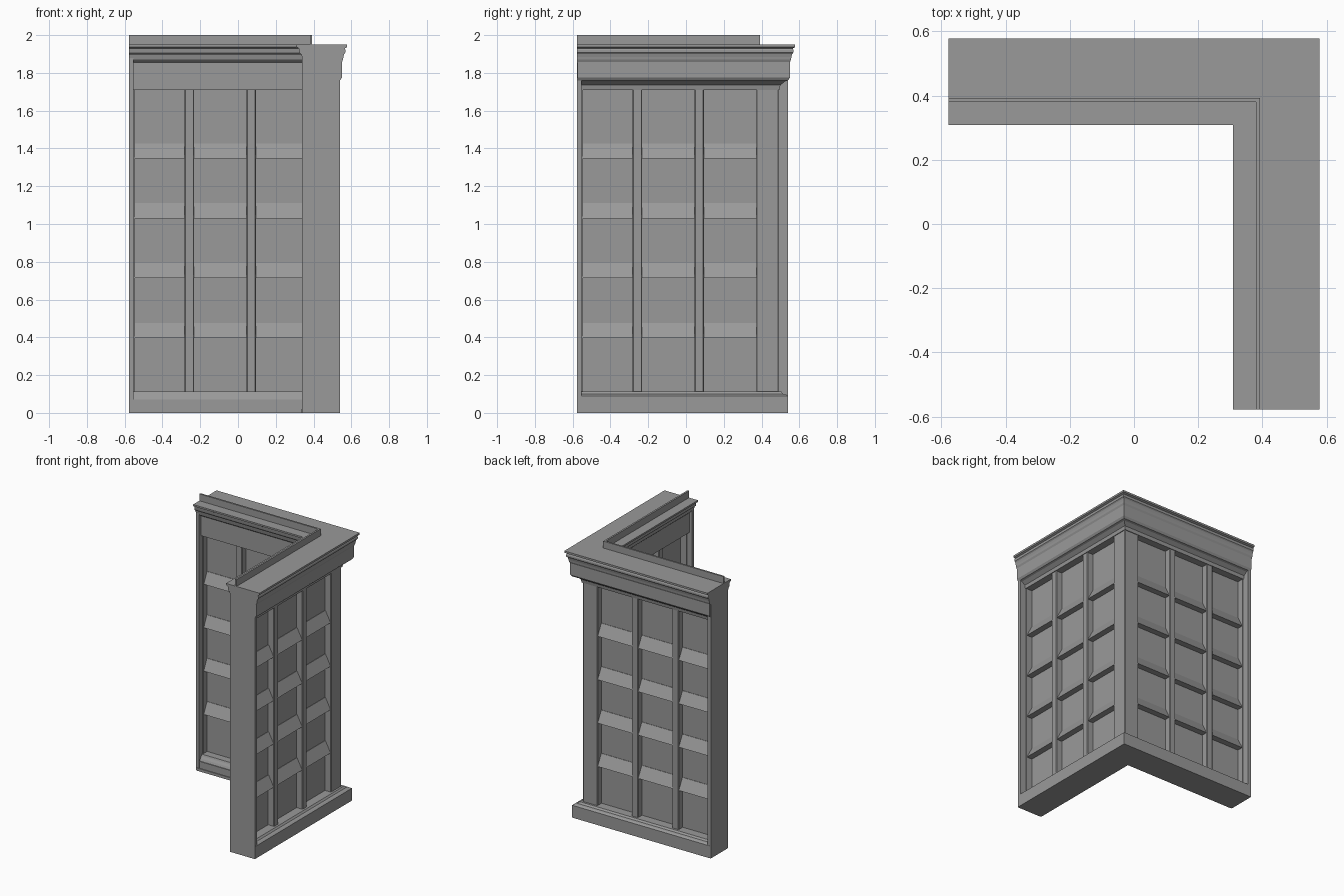
import bpy, bmesh

if "Cube" in bpy.data.objects:
    bpy.data.objects.remove(bpy.data.objects["Cube"])

END = -0.578   # free end of both arms

grey = bpy.data.materials.new("dark_grey")
grey.diffuse_color = (0.32, 0.32, 0.32, 1)
grey.use_nodes = True
grey.node_tree.nodes["Principled BSDF"].inputs["Base Color"].default_value = grey.diffuse_color


def finish(name, bm):
    bmesh.ops.recalc_face_normals(bm, faces=bm.faces)
    me = bpy.data.meshes.new(name)
    bm.to_mesh(me)
    bm.free()
    me.materials.append(grey)
    ob = bpy.data.objects.new(name, me)
    bpy.context.collection.objects.link(ob)
    return ob


def sweep(name, stations, n):
    """Skin matching rings of n points and cap both ends."""
    bm = bmesh.new()
    rings = [[bm.verts.new(p) for p in ring] for ring in stations]
    for a, b in zip(rings, rings[1:]):
        for i in range(n):
            j = (i + 1) % n
            bm.faces.new((a[i], a[j], b[j], b[i]))
    bm.faces.new(rings[0])
    bm.faces.new(rings[-1])
    return finish(name, bm)


def corner_sweep(name, profile, end=END):
    """Sweep a closed (offset, z) profile along both arms with a mitred corner."""
    sweep(name, ([(end, d, z) for d, z in profile],
                 [(d, d, z) for d, z in profile],
                 [(d, end, z) for d, z in profile]), len(profile))


def arm_bar(name, start, stop, profile):
    """Same straight moulding on the back arm and on the right arm."""
    n = len(profile)
    sweep("back_" + name, [[(s, d, z) for d, z in profile] for s in (start, stop)], n)
    sweep("right_" + name, [[(d, s, z) for d, z in profile] for s in (start, stop)], n)


def box(name, lo, hi, bevel=0):
    bm = bmesh.new()
    bmesh.ops.create_cube(bm, size=1)
    for v in bm.verts:
        v.co = [lo[i] + (v.co[i] + 0.5) * (hi[i] - lo[i]) for i in range(3)]
    ob = finish(name, bm)
    if bevel:
        m = ob.modifiers.new("edge", 'BEVEL')
        m.width = bevel
        m.segments = 1


def arm_box(name, along, across, z, bevel=0):
    box("back_" + name, (along[0], across[0], z[0]), (along[1], across[1], z[1]), bevel)
    box("right_" + name, (across[0], along[0], z[0]), (across[1], along[1], z[1]), bevel)


# Plinth with stepped mouldings on both sides
corner_sweep("plinth", [
    (0.336, 0), (0.541, 0), (0.541, 0.09), (0.53, 0.097), (0.515, 0.1),
    (0.505, 0.112), (0.37, 0.112), (0.365, 0.10), (0.355, 0.085),
    (0.348, 0.07), (0.342, 0.07), (0.342, 0.02), (0.336, 0.02)], END + 0.01)

# Header: lower moulding, frieze and inner frieze board
corner_sweep("header", [
    (0.36, 1.71), (0.495, 1.71), (0.50, 1.735), (0.525, 1.755), (0.54, 1.76),
    (0.55, 1.775), (0.55, 1.87), (0.36, 1.87)], END + 0.003)

# Cornice with curved profile on both sides
corner_sweep("cornice", [
    (0.36, 1.855), (0.549, 1.855), (0.556, 1.87), (0.558, 1.885),
    (0.562, 1.90), (0.569, 1.908), (0.569, 1.92), (0.565, 1.93),
    (0.578, 1.936), (0.578, 1.95), (0.308, 1.95), (0.308, 1.938),
    (0.322, 1.93), (0.326, 1.905), (0.336, 1.895), (0.342, 1.87), (0.353, 1.86)])

# Raised strip on top
corner_sweep("top_strip", [(0.38, 1.945), (0.393, 1.945), (0.393, 2.0), (0.38, 2.0)])

# Recessed backing panel
corner_sweep("backing_panel", [(0.425, 0.1), (0.442, 0.1), (0.442, 1.72), (0.425, 1.72)], END + 0.01)

# End boards
arm_box("end_board", (END, -0.552), (0.34, 0.54), (0, 1.949))

# Corner post
box("corner_post", (0.372, 0.372, 0.1), (0.49, 0.49, 1.72), 0.004)

# Upright mullions, with a slim stile beside each end board
for i, (a, b) in enumerate([(-0.283, -0.232), (0.045, 0.095)]):
    arm_box(f"mullion_{i}", (a, b), (0.38, 0.49), (0.1, 1.72), 0.004)
arm_box("end_stile", (-0.556, -0.546), (0.38, 0.49), (0.1, 1.72))

# Cross rails: sloped faces, proud at the bottom and dying into the panel at the top
for i, z in enumerate([0.397, 0.713, 1.03, 1.347]):
    arm_bar(f"rail_{i}", -0.555, 0.40,
            [(0.385, z), (0.487, z), (0.445, z + 0.08), (0.422, z + 0.08)])
